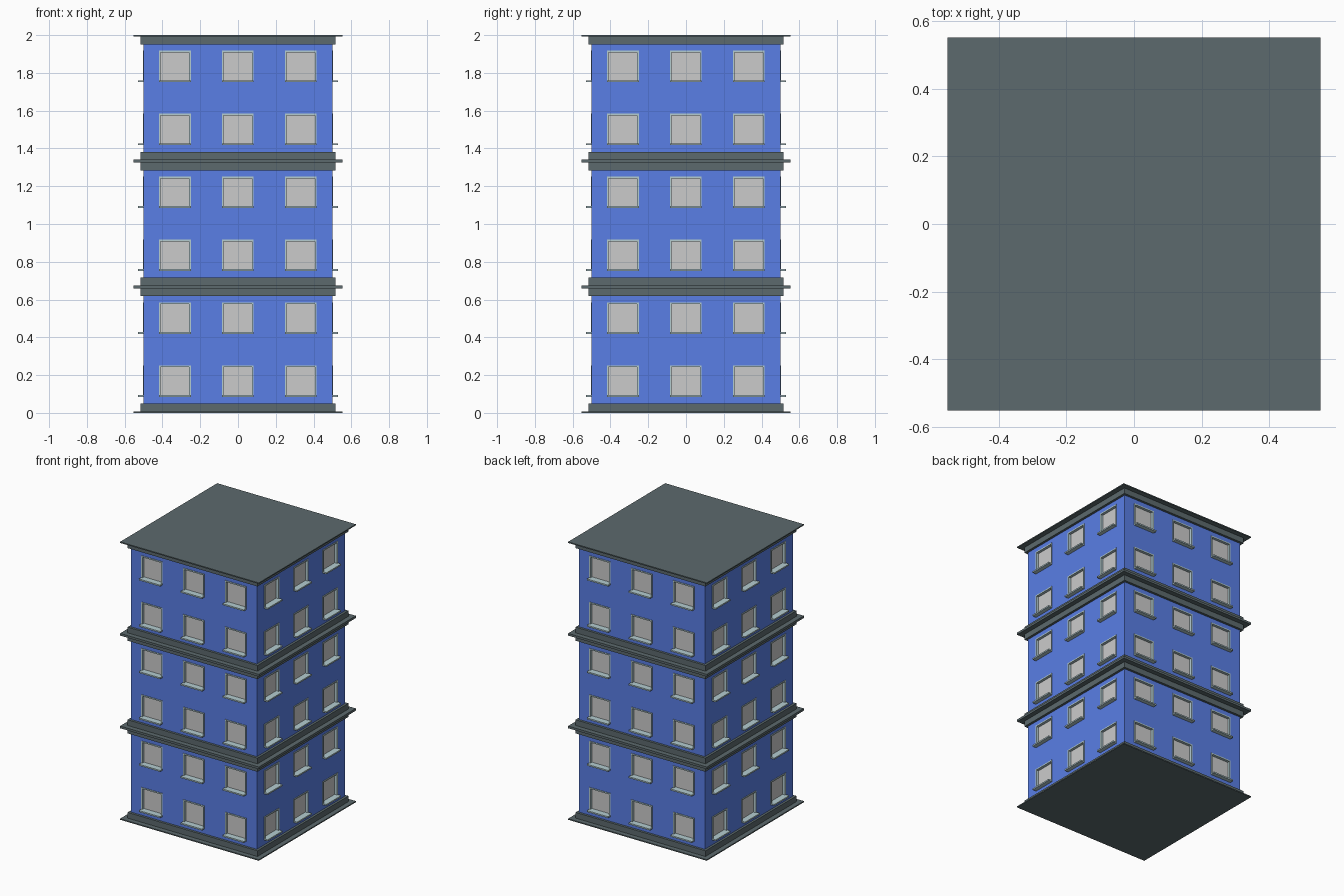
import bpy, bmesh
from math import pi
from mathutils import Matrix, Vector

if "Cube" in bpy.data.objects:
    bpy.data.objects.remove(bpy.data.objects["Cube"])

STOREY = 2 / 3            # height of one double-row module
COLS = [-0.334, -0.001, 0.332]  # window centres along a side
ROWS = [i / 3 + 0.169 for i in range(6)]
HW, HH, RIM = 0.084, 0.082, 0.009


def material(name, rgb):
    m = bpy.data.materials.new(name)
    m.diffuse_color = (*rgb, 1)
    m.use_nodes = True
    m.node_tree.nodes["Principled BSDF"].inputs["Base Color"].default_value = m.diffuse_color
    return m


blue = material("blue_wall", (0.10, 0.21, 0.79))
slate = material("slate_trim", (0.107, 0.144, 0.154))
pale = material("pale_frame", (0.46, 0.61, 0.64))


def box(bm, lo, hi, turn=Matrix()):
    lo, hi = Vector(lo), Vector(hi)
    mat = turn @ Matrix.Translation((lo + hi) / 2) @ Matrix.Diagonal((*(hi - lo), 1))
    bmesh.ops.create_cube(bm, size=1, matrix=mat)


def finish(bm, name, mat=None):
    me = bpy.data.meshes.new(name)
    bm.to_mesh(me)
    bm.free()
    ob = bpy.data.objects.new(name, me)
    bpy.context.collection.objects.link(ob)
    if mat:
        me.materials.append(mat)


# Walls: a grid on each side with the window cells left open
walls, frames, panes, sills = (bmesh.new() for _ in range(4))
ow, oh = HW - RIM / 2, HH - RIM / 2
xs = [-0.5] + [c + s * ow for c in COLS for s in (-1, 1)] + [0.5]
zs = [0.0] + [r + s * oh for r in ROWS for s in (-1, 1)] + [2.0]

for side in range(4):
    turn = Matrix.Rotation(side * pi / 2, 4, 'Z')
    for i in range(len(xs) - 1):
        for j in range(len(zs) - 1):
            if i % 2 and j % 2:
                continue
            quad = [(xs[i], zs[j]), (xs[i + 1], zs[j]),
                    (xs[i + 1], zs[j + 1]), (xs[i], zs[j + 1])]
            walls.faces.new([walls.verts.new(turn @ Vector((x, -0.5, z)))
                             for x, z in quad])

    # Windows: rim of side and top bars, recessed pane, projecting sill
    for x in COLS:
        for z in ROWS:
            y0, y1 = -0.504, -0.48
            for s in (-1, 1):
                a, b = sorted((x + s * HW, x + s * (HW - RIM)))
                box(frames, (a, y0, z - HH), (b, y1, z + HH), turn)
            box(frames, (x - HW + RIM, y0, z + HH - RIM),
                (x + HW - RIM, y1, z + HH), turn)
            box(sills, (x - HW, -0.53, z - HH - 0.003),
                (x + HW, y1, z - HH + 0.007), turn)
            box(panes, (x - HW + RIM, -0.485, z - HH + 0.007),
                (x + HW - RIM, -0.48, z + HH - RIM), turn)

bmesh.ops.remove_doubles(walls, verts=walls.verts, dist=1e-4)
finish(walls, "walls", blue)
finish(frames, "window_frames", pale)
finish(sills, "window_sills", pale)
finish(panes, "window_panes")

# Trim: a thin wide slab and a narrower band at both ends of each module
for k in range(3):
    base, top = k * STOREY, (k + 1) * STOREY
    for label, edge, d in (("lower", base, 1), ("upper", top, -1)):
        for part, half, near, far in (("slab", 0.552, 0, 0.008),
                                      ("band", 0.517, 0.008, 0.049)):
            bm = bmesh.new()
            a, b = sorted((edge + d * near, edge + d * far))
            box(bm, (-half, -half, a), (half, half, b))
            finish(bm, f"{label}_{part}_{k + 1}", slate)
